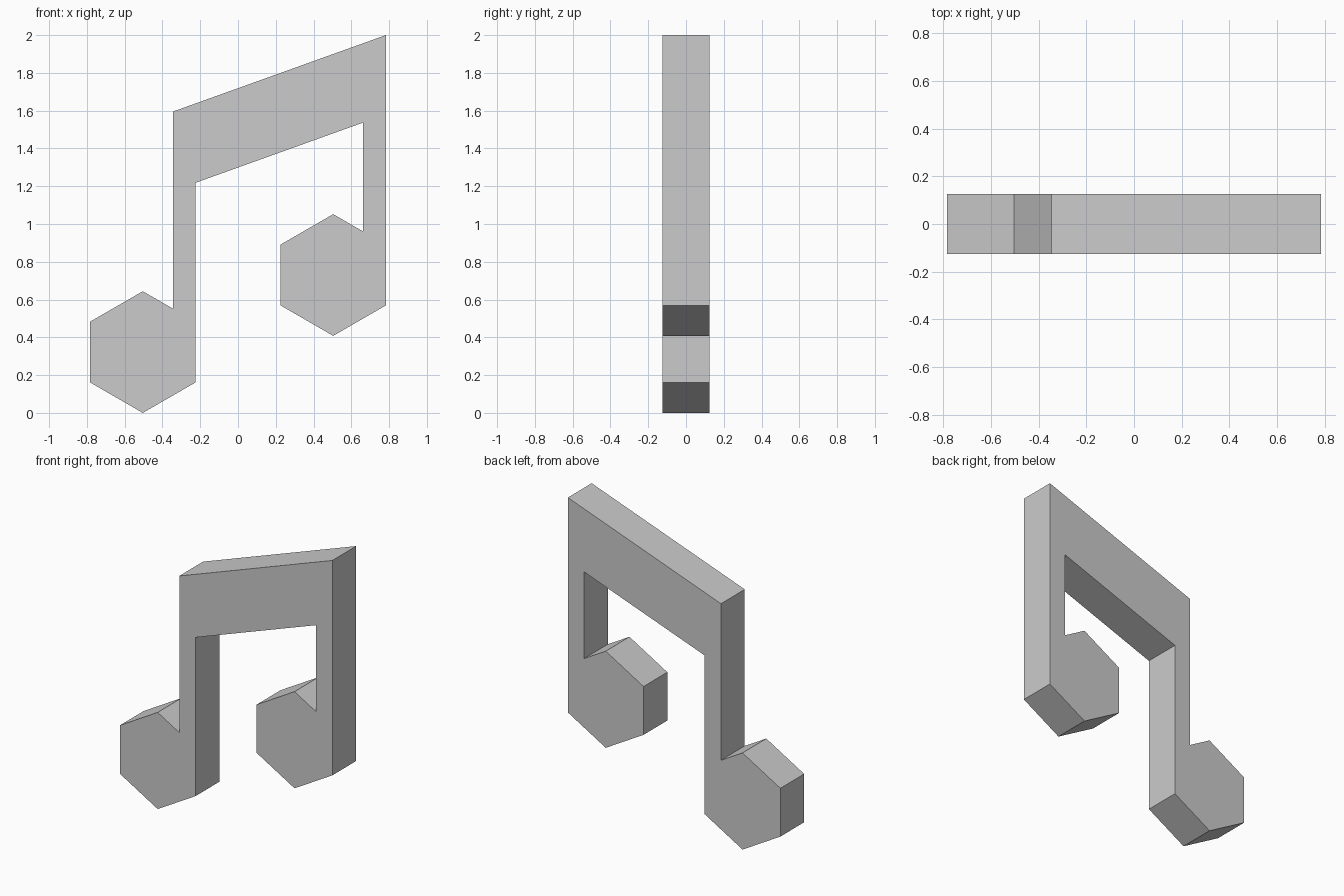
import bpy
import bmesh
from math import sqrt
from mathutils import Vector

cube = bpy.data.objects.get("Cube")
if cube:
    bpy.data.objects.remove(cube, do_unlink=True)

DEPTH = 0.25
RADIUS = 0.322               # hexagonal note head
HALF = RADIUS * sqrt(3) / 2
STEM = 0.12                  # stem width
STEP = Vector((1.008, 0.408))  # offset from the low note to the high one
LOW = Vector((-0.504, RADIUS))
HIGH = LOW + STEP
BEAM_LEFT, BEAM_TOP = 1.595, 2.0
BEAM_DROP = 0.42


def head(centre):
    """Head outline from the stem's inner foot, round to its outer foot."""
    x, z = centre
    notch = HALF - STEM
    return [(x + notch, z + RADIUS - notch / sqrt(3)),
            (x, z + RADIUS),
            (x - HALF, z + RADIUS / 2),
            (x - HALF, z - RADIUS / 2),
            (x, z - RADIUS),
            (x + HALF, z - RADIUS / 2)]


# Slanted beam edges
left = LOW.x + HALF - STEM
right = HIGH.x + HALF
slope = (BEAM_TOP - BEAM_LEFT) / (right - left)


def beam_top(x):
    return BEAM_LEFT + slope * (x - left)


def beam_bottom(x):
    return (x, beam_top(x) - BEAM_DROP)


# One continuous outline: low note, beam underside, high note, beam top
outline = (head(LOW) + [beam_bottom(left + STEM), beam_bottom(right - STEM)]
           + head(HIGH) + [(right, beam_top(right)), (left, beam_top(left))])

# Extrude the outline from front to back
bm = bmesh.new()
face = bm.faces.new([bm.verts.new((x, -DEPTH / 2, z)) for x, z in outline])
back = bmesh.ops.extrude_face_region(bm, geom=[face])["geom"]
bmesh.ops.translate(bm, vec=(0, DEPTH, 0),
                    verts=[v for v in back if isinstance(v, bmesh.types.BMVert)])
bmesh.ops.recalc_face_normals(bm, faces=bm.faces)
mesh = bpy.data.meshes.new("beamed_notes")
bm.to_mesh(mesh)
bm.free()

# Plain grey
grey = bpy.data.materials.new("light_grey")
grey.use_nodes = True
colour = (0.6, 0.6, 0.6, 1)
grey.diffuse_color = colour
grey.node_tree.nodes["Principled BSDF"].inputs["Base Color"].default_value = colour
mesh.materials.append(grey)

notes = bpy.data.objects.new("beamed_notes", mesh)
bpy.context.collection.objects.link(notes)
